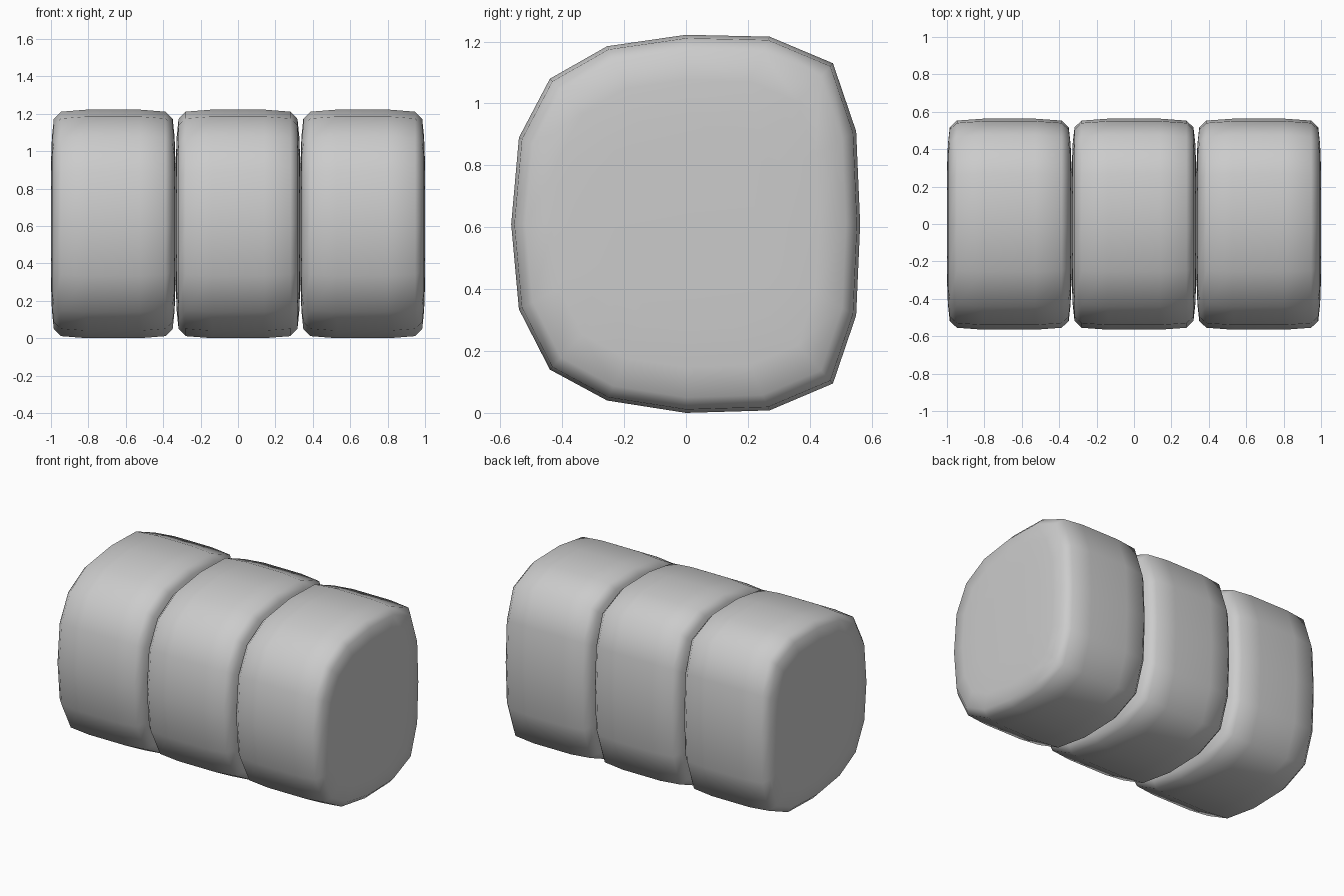
import bpy, bmesh, math

if "Cube" in bpy.data.objects:
    bpy.data.objects.remove(bpy.data.objects["Cube"])

# Cross-section outline (y, z) of the cushion, softer at the front corners
OUTLINE = [(0, 1.222), (0.27, 1.216), (0.475, 1.13), (0.55, 0.91),
           (0.563, 0.61), (0.55, 0.315), (0.475, 0.095), (0.27, 0.008),
           (0, 0.0), (-0.255, 0.04), (-0.44, 0.14), (-0.54, 0.335),
           (-0.565, 0.61), (-0.54, 0.89), (-0.44, 1.08), (-0.255, 1.185)]
CZ = 0.611

# Lengthwise profile of one segment: (x offset, section scale)
HALF = [(0.333, 0.52), (0.328, 0.76), (0.318, 0.918), (0.28, 0.982), (0.14, 1.0)]
PROFILE = [(-x, s) for x, s in HALF] + HALF[::-1]


def segment(name, cx):
    bm = bmesh.new()
    rings = [[bm.verts.new((dx, y * s, CZ + (z - CZ) * s)) for y, z in OUTLINE]
             for dx, s in PROFILE]
    n = len(OUTLINE)
    for a, b in zip(rings, rings[1:]):
        for i in range(n):
            j = (i + 1) % n
            bm.faces.new((a[i], a[j], b[j], b[i]))
    bm.faces.new(rings[0])
    bm.faces.new(rings[-1])
    bmesh.ops.recalc_face_normals(bm, faces=bm.faces)
    for f in bm.faces:
        f.smooth = True
    mesh = bpy.data.meshes.new(name)
    bm.to_mesh(mesh)
    bm.free()
    ob = bpy.data.objects.new(name, mesh)
    ob.location.x = cx
    bpy.context.collection.objects.link(ob)


# Three identical padded segments side by side
for name, cx in (("left_segment", -0.667), ("middle_segment", 0), ("right_segment", 0.667)):
    segment(name, cx)
